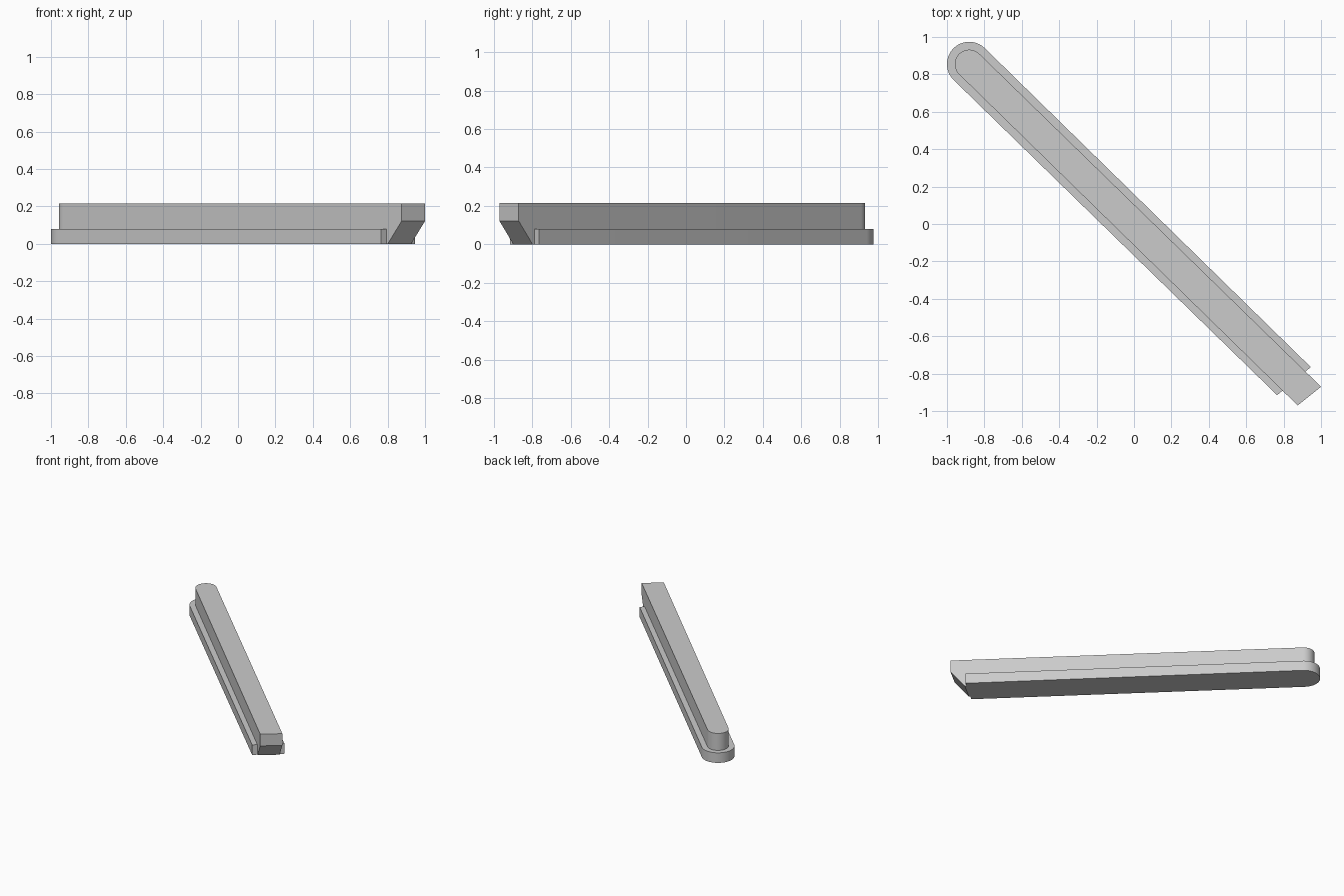
import bpy, bmesh, math

cube = bpy.data.objects.get("Cube")
if cube:
    bpy.data.objects.remove(cube, do_unlink=True)

GREY = (0.6, 0.6, 0.6, 1)
grey = bpy.data.materials.new("light grey")
grey.use_nodes = True
grey.diffuse_color = GREY
grey.node_tree.nodes["Principled BSDF"].inputs["Base Color"].default_value = GREY

CENTRE = (-0.881, 0.855)      # centre of the rounded end
NORMAL = math.radians(45.65)  # direction across the bar
SEGMENTS = 32


def outline(radius, end):
    """Half circle at the far end, then the two corners of the cut end."""
    pts = []
    for i in range(SEGMENTS + 1):
        a = NORMAL + math.pi * i / SEGMENTS
        pts.append((CENTRE[0] + radius * math.cos(a), CENTRE[1] + radius * math.sin(a)))
    return pts + end


def add_bar(name, pts, bottom, top, bevel_cut=None):
    bm = bmesh.new()
    face = bm.faces.new([bm.verts.new((x, y, bottom)) for x, y in pts])
    grown = bmesh.ops.extrude_face_region(bm, geom=[face])["geom"]
    for v in grown:
        if isinstance(v, bmesh.types.BMVert):
            v.co.z = top
    if bevel_cut:
        # slice off the lower corner of the end with a sloping plane
        point, normal = bevel_cut
        cut = bmesh.ops.bisect_plane(bm, geom=bm.verts[:] + bm.edges[:] + bm.faces[:],
                                     plane_co=point, plane_no=normal, clear_outer=True)
        edges = [g for g in cut["geom_cut"] if isinstance(g, bmesh.types.BMEdge)]
        bmesh.ops.holes_fill(bm, edges=edges)
    bmesh.ops.recalc_face_normals(bm, faces=bm.faces[:])
    mesh = bpy.data.meshes.new(name)
    bm.to_mesh(mesh)
    bm.free()
    mesh.materials.append(grey)
    obj = bpy.data.objects.new(name, mesh)
    bpy.context.collection.objects.link(obj)
    bpy.ops.object.select_all(action="DESELECT")
    obj.select_set(True)
    bpy.context.view_layer.objects.active = obj
    bpy.ops.object.shade_smooth_by_angle(angle=math.radians(30))
    return obj


# Wide, low base flange
add_bar("base_flange", outline(0.119, [(0.765, -0.915), (0.945, -0.765)]), 0, 0.08)

# Narrow, tall bar with an undercut end
ends = [(0.875, -0.97), (1.0, -0.87)]
across = math.atan2(ends[1][1] - ends[0][1], ends[1][0] - ends[0][0])
out = (math.sin(across), -math.cos(across))
rise, reach = 0.122, 0.103
slope = (out[0] * rise, out[1] * rise, -reach)
add_bar("raised_bar", outline(0.077, ends), 0, 0.215, ((*ends[0], rise), slope))
